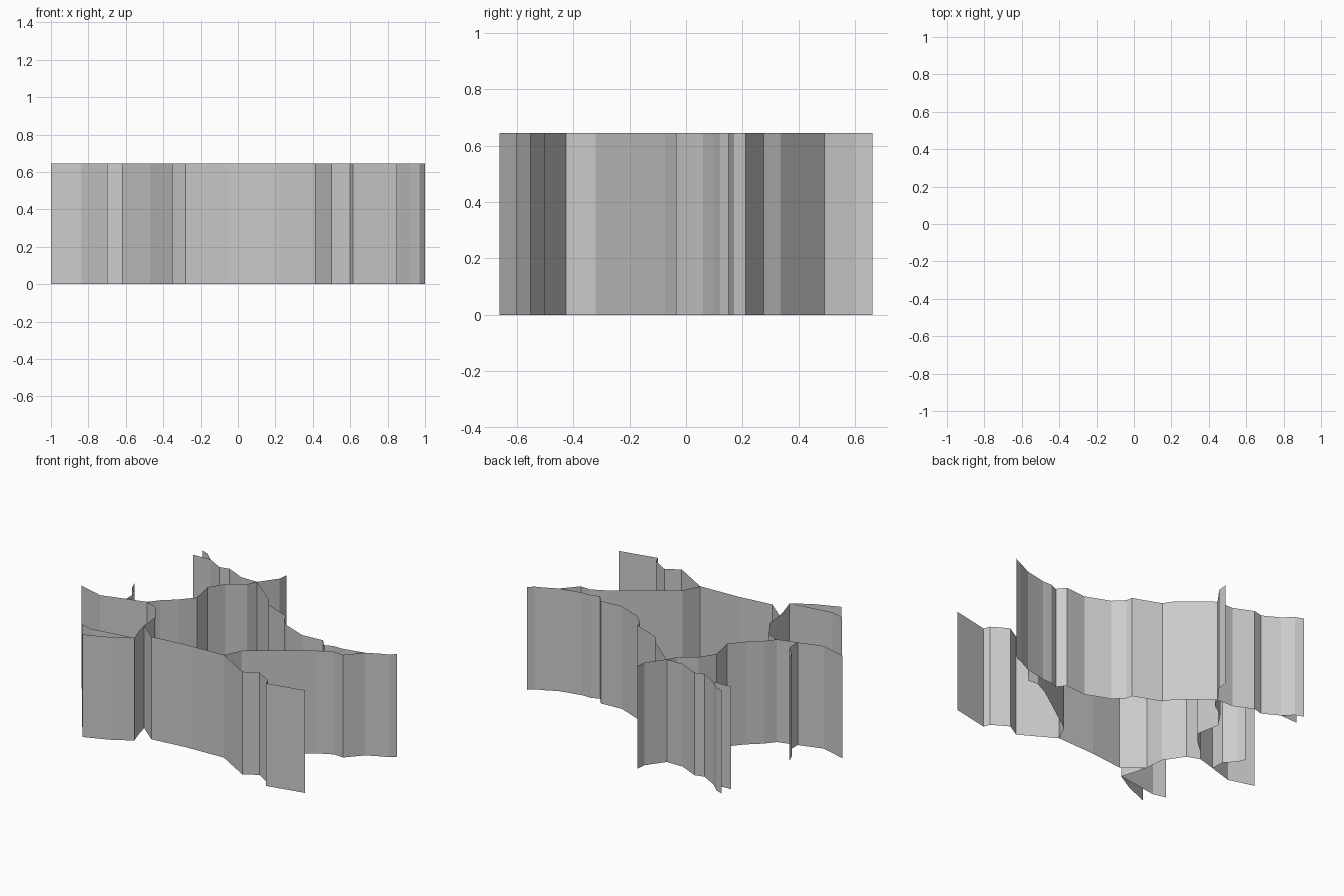
import bpy, bmesh

if "Cube" in bpy.data.objects:
    bpy.data.objects.remove(bpy.data.objects["Cube"])

HEIGHT = 0.645


def wall(name, path):
    """Raise an open plan path into a thin vertical sheet."""
    bm = bmesh.new()
    low = [bm.verts.new((x, y, 0)) for x, y in path]
    edges = [bm.edges.new(pair) for pair in zip(low, low[1:])]
    top = bmesh.ops.extrude_edge_only(bm, edges=edges)["geom"]
    bmesh.ops.translate(bm, vec=(0, 0, HEIGHT),
                        verts=[g for g in top if isinstance(g, bmesh.types.BMVert)])
    mesh = bpy.data.meshes.new(name)
    bm.to_mesh(mesh)
    bm.free()
    bpy.context.collection.objects.link(bpy.data.objects.new(name, mesh))


# Long front wall, from the left notch to the right front end
wall("front_wall", [(-.40, -.36), (-.28, -.46), (-.06, -.435), (.20, -.425), (.415, -.55),
                    (.50, -.50), (.60, -.56), (.615, -.60), (.85, -.55)])

# Diagonal wall joining the front wall to the right end
wall("diagonal_wall", [(.20, -.425), (.25, -.32), (.60, -.075), (.69, -.03),
                       (.755, -.035), (.84, .06)])

# Back right wall
wall("back_right_wall", [(-.21, .49), (-.02, .335), (.02, .275), (.19, .21), (.20, .17),
                         (.26, .11), (.41, .05), (.55, .06), (.59, .01), (.64, .03),
                         (.70, .03), (.84, .06), (.92, .10), (.97, .12), (1.0, .15)])

# Back spur and back left wall with its forked end
wall("back_spur", [(-.125, .66), (-.13, .60), (-.21, .49)])
wall("back_left_wall", [(-.21, .49), (-.32, .49), (-.44, .545), (-.50, .53), (-.60, .585),
                        (-.66, .64), (-.71, .66)])
wall("back_left_fork", [(-.60, .585), (-.72, .58)])

# Inner curved wall running from the back to the left
wall("inner_wall", [(-.21, .49), (-.24, .43), (-.34, .36), (-.40, .27), (-.37, .12),
                    (-.44, .04), (-.52, -.03), (-.57, -.09)])

# Left wall, its spur, and the run down to the front corner
wall("left_wall", [(-1.0, -.125), (-.84, -.17), (-.69, -.125), (-.57, -.09), (-.49, -.12),
                   (-.41, -.24), (-.40, -.36), (-.385, -.42), (-.37, -.47), (-.35, -.53)])
wall("left_spur", [(-.77, .07), (-.75, .02), (-.69, -.04), (-.69, -.125)])

# Front left forked end
wall("front_left_wall", [(-.35, -.53), (-.47, -.60), (-.62, -.66)])
wall("front_left_fork", [(-.35, -.53), (-.42, -.54), (-.62, -.57), (-.70, -.55)])
